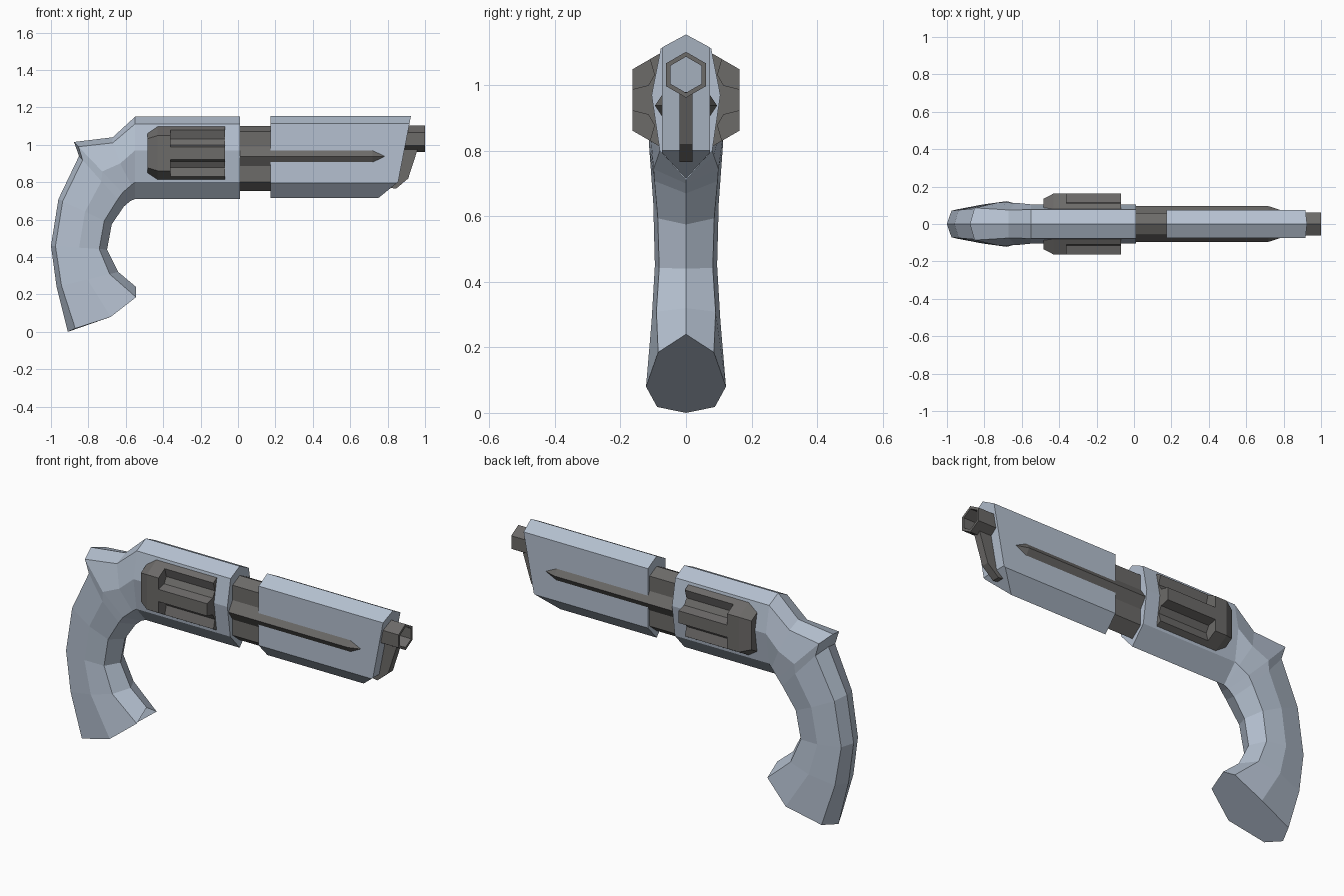
import bpy, bmesh, math
from mathutils import Vector

if "Cube" in bpy.data.objects:
    bpy.data.objects.remove(bpy.data.objects["Cube"])


def material(name, rgb):
    m = bpy.data.materials.new(name)
    m.diffuse_color = (*rgb, 1)
    m.use_nodes = True
    m.node_tree.nodes["Principled BSDF"].inputs["Base Color"].default_value = m.diffuse_color
    return m


SHELL = material("pale blue grey", (0.46, 0.53, 0.63))
STEEL = material("dark steel", (0.15, 0.145, 0.14))


def mirrored(half):
    """Close a half section (first and last point on y = 0) into a full ring."""
    return half + [(x, -y, z) for x, y, z in half[-2:0:-1]]


def loft(name, rings, mat, cuts=()):
    """Skin equal-length rings, cap the ends, then slice with planes."""
    bm = bmesh.new()
    loops = [[bm.verts.new(p) for p in ring] for ring in rings]
    n = len(loops[0])
    for a, b in zip(loops, loops[1:]):
        for i in range(n):
            j = (i + 1) % n
            bm.faces.new((a[i], a[j], b[j], b[i]))
    bm.faces.new(loops[0][::-1])
    bm.faces.new(loops[-1])
    for point, normal in cuts:
        cut = bmesh.ops.bisect_plane(bm, geom=bm.verts[:] + bm.edges[:] + bm.faces[:],
                                     plane_co=point, plane_no=normal, clear_outer=True)
        edges = [e for e in cut["geom_cut"] if isinstance(e, bmesh.types.BMEdge)]
        bmesh.ops.contextual_create(bm, geom=edges)
    bmesh.ops.recalc_face_normals(bm, faces=bm.faces)
    mesh = bpy.data.meshes.new(name)
    bm.to_mesh(mesh)
    bm.free()
    mesh.materials.append(mat)
    ob = bpy.data.objects.new(name, mesh)
    bpy.context.collection.objects.link(ob)
    return ob


def at_x(x, yz):
    return [(x, y, z) for y, z in yz]


# Grip and frame: one continuous eight-sided body
def grip_ring(back, front, w):
    b, f = Vector((back[0], 0, back[1])), Vector((front[0], 0, front[1]))
    half = []
    for t, k in ((0, 0), (0.08, 0.75), (0.5, 1), (0.86, 0.86), (1, 0)):
        p = b.lerp(f, t)
        half.append((p.x, w * k, p.z))
    return mirrored(half)


butt = mirrored([(-0.91, 0, 0), (-0.87, 0.088, 0.018), (-0.68, 0.122, 0.08),
                 (-0.545, 0.085, 0.185), (-0.545, 0, 0.24)])
frame_half = [(0, 1.15), (0.077, 1.112), (0.105, 0.97), (0.08, 0.80), (0, 0.71)]
hammer_half = [(-0.67, 0, 1.04), (-0.67, 0.075, 1.01), (-0.63, 0.113, 0.90),
               (-0.57, 0.085, 0.785), (-0.555, 0, 0.708)]
loft("grip_and_frame", [
    butt,
    grip_ring((-0.97, 0.24), (-0.64, 0.32), 0.105),
    grip_ring((-1.0, 0.46), (-0.70, 0.44), 0.095),
    grip_ring((-0.96, 0.71), (-0.675, 0.575), 0.1),
    grip_ring((-0.85, 0.94), (-0.61, 0.67), 0.112),
    grip_ring((-0.877, 1.015), (-0.575, 0.70), 0.115),
    mirrored(hammer_half),
    mirrored(at_x(-0.55, frame_half)),
    mirrored(at_x(0.01, frame_half)),
], SHELL)

# Barrel shroud: six-sided prism with a raked muzzle and chin
shroud = [(0, 1.155), (0.074, 1.115), (0.074, 0.795), (0, 0.715)]
loft("barrel_shroud", [mirrored(at_x(0.175, shroud)), mirrored(at_x(1.0, shroud))], SHELL,
     cuts=[((0.925, 0, 1.155), (0.36, 0, -0.07)),
           ((0.75, 0, 0.715), (0.085, 0, -0.105))])


# Steel core with a pointed ridge breaking through each side of the shroud
def core(x, ridge):
    return mirrored(at_x(x, [(0, 1.10), (0.06, 1.07), (0.06, 0.99), (ridge, 0.938),
                             (0.06, 0.886), (0.06, 0.80), (0, 0.752)]))


loft("barrel_core", [core(0.0, 0.095), core(0.72, 0.095)], STEEL)
for side in (-1, 1):
    root = [(0.72, side * 0.06, 0.99), (0.72, side * 0.095, 0.938), (0.72, side * 0.06, 0.886)]
    tip = [(0.825, side * 0.06, 0.939), (0.825, side * 0.061, 0.938), (0.825, side * 0.06, 0.937)]
    loft("ridge_tip", [root, tip], STEEL)


# Hollow hexagonal barrel
def hexagon(x, r, z):
    return [(x, r * math.sin(math.radians(60 * i)), z + r * math.cos(math.radians(60 * i)))
            for i in range(6)]


loft("barrel", [hexagon(0.7, 0.07, 1.032), hexagon(1.0, 0.07, 1.032),
                hexagon(1.0, 0.055, 1.032), hexagon(0.8, 0.055, 1.032)], STEEL)

# Lug under the muzzle
lug = [(0.75, 0.98), (0.962, 0.98), (0.91, 0.82), (0.845, 0.765), (0.75, 0.78)]
loft("muzzle_lug", [[(x, y, z) for x, z in lug] for y in (-0.02, 0.02)], STEEL)

# Cylinder: chamfered hexagonal rear, ribbed front
CZ = 0.955
loft("cylinder_rear", [hexagon(-0.485, 0.155, CZ), hexagon(-0.43, 0.188, CZ),
                       hexagon(-0.36, 0.188, CZ)], STEEL)


def ribbed(x):
    ring = []
    for i in range(6):
        a = math.radians(60 * i)
        for r, s in ((0.115, -0.045), (0.163, -0.033), (0.163, 0.033), (0.115, 0.045)):
            ring.append((x, r * math.cos(a) - s * math.sin(a),
                         CZ + r * math.sin(a) + s * math.cos(a)))
    return ring


loft("cylinder_ribs", [ribbed(-0.361), ribbed(-0.07)], STEEL)
